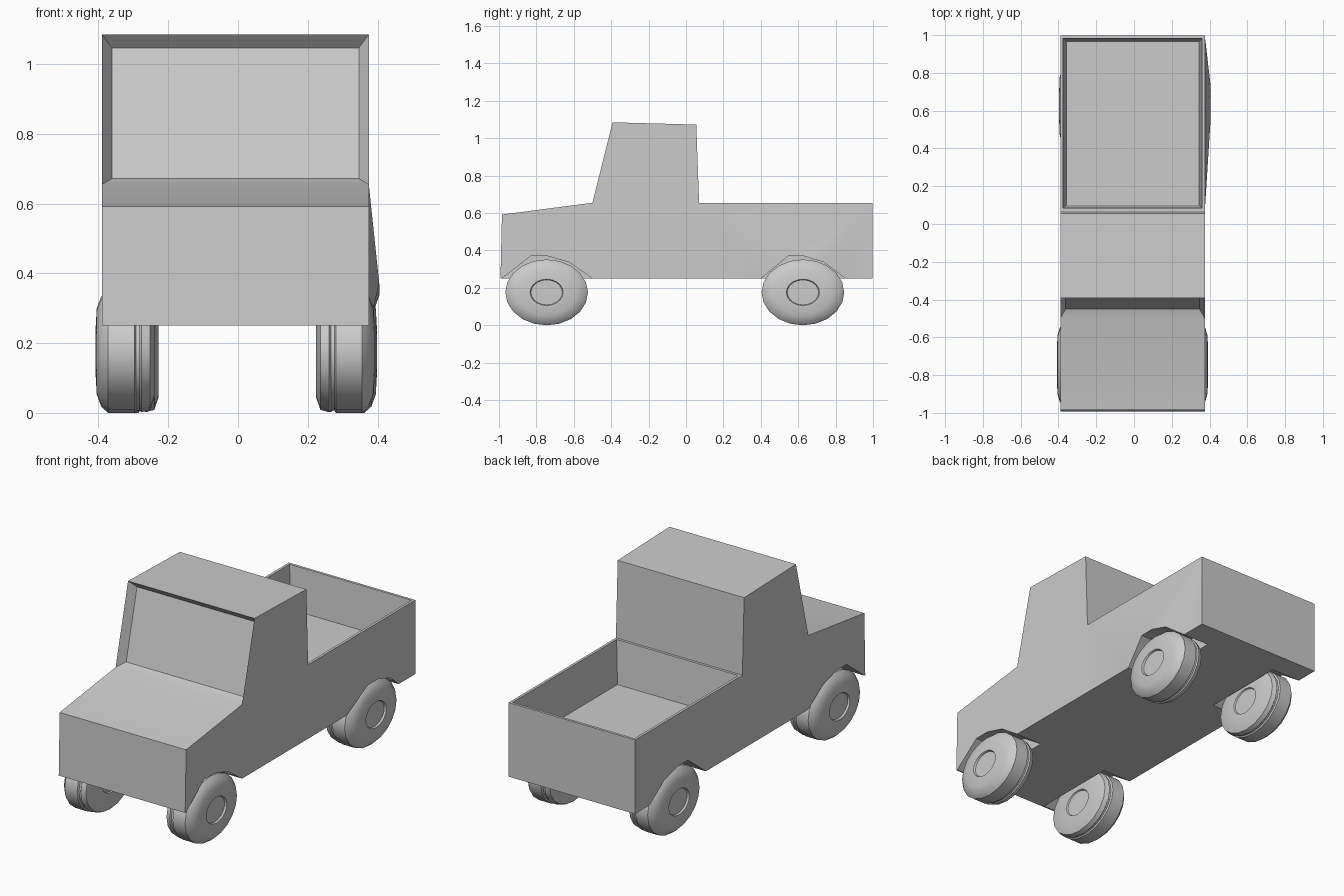
import bpy, bmesh
from math import cos, sin, pi, radians
from mathutils import Vector

if "Cube" in bpy.data.objects:
    bpy.data.objects.remove(bpy.data.objects["Cube"])

X0, X1 = -0.39, 0.375            # body sides
WHEEL_Y = (-0.745, 0.625)
WHEEL_Z = 0.176


def new_object(name, bm):
    bmesh.ops.recalc_face_normals(bm, faces=bm.faces)
    me = bpy.data.meshes.new(name)
    bm.to_mesh(me)
    bm.free()
    ob = bpy.data.objects.new(name, me)
    bpy.context.collection.objects.link(ob)
    return ob


def prism(profile, x0, x1):
    """Extrude a (y, z) outline across x."""
    bm = bmesh.new()
    a = [bm.verts.new((x0, y, z)) for y, z in profile]
    b = [bm.verts.new((x1, y, z)) for y, z in profile]
    bm.faces.new(a)
    bm.faces.new(b[::-1])
    n = len(a)
    for i in range(n):
        j = (i + 1) % n
        bm.faces.new((a[i], b[i], b[j], a[j]))
    bmesh.ops.recalc_face_normals(bm, faces=bm.faces)
    return bm


def activate(ob):
    bpy.ops.object.select_all(action='DESELECT')
    ob.select_set(True)
    bpy.context.view_layer.objects.active = ob


def nearest_face(bm, y, z):
    p = Vector(((X0 + X1) / 2, y, z))
    return min(bm.faces, key=lambda f: (f.calc_center_median() - p).length)


# Body: side outline, recessed windscreen and open cargo bed
outline = [(-0.992, 0.25), (-0.984, 0.592), (-0.5, 0.655), (-0.393, 1.085),
           (0.055, 1.073), (0.07, 0.655), (0.997, 0.655), (0.997, 0.25)]
bm = prism(outline, X0, X1)
screen = nearest_face(bm, -0.445, 0.87)
bed = nearest_face(bm, 0.53, 0.655)
bmesh.ops.inset_individual(bm, faces=[screen], thickness=0.04, depth=-0.045)
bmesh.ops.inset_individual(bm, faces=[bed], thickness=0.02, depth=0)
bmesh.ops.inset_individual(bm, faces=[bed], thickness=0.025, depth=-0.235)
body = new_object("truck_body", bm)

# Wheel arches cut into both sides
arch = [(-0.24, 0.25), (-0.085, 0.37), (0.005, 0.37), (0.12, 0.337), (0.245, 0.25),
        (0.245, 0.15), (-0.24, 0.15)]
for y in WHEEL_Y:
    for x0, x1 in ((-0.5, -0.215), (0.215, 0.5)):
        k = 0.93 if y > 0 and x0 > 0 else 1
        cutter = new_object("arch_cutter", prism([(y + a * k, z) for a, z in arch], x0, x1))
        cutter.hide_render = True
        mod = body.modifiers.new("arch", 'BOOLEAN')
        mod.operation = 'DIFFERENCE'
        mod.solver = 'EXACT'
        mod.object = cutter
        activate(body)
        bpy.ops.object.modifier_apply(modifier=mod.name)
        bpy.data.objects.remove(cutter)

# Right rear panel bulges outward around its arch
bm = bmesh.new()
bm.from_mesh(body.data)
bmesh.ops.bisect_plane(bm, geom=bm.verts[:] + bm.edges[:] + bm.faces[:], dist=1e-4,
                       plane_co=(0, 0.07, 0), plane_no=(0, 1, 0))
for v in bm.verts:
    if v.co.x > X1 - 0.002 and 0.3 < v.co.y < 0.9 and 0.26 < v.co.z < 0.45:
        v.co.x += 0.03
panel = [f for f in bm.faces if len(f.verts) > 4 and f.normal.x > 0.9
         and f.calc_center_median().y > 0.1]
bmesh.ops.triangulate(bm, faces=panel)
bm.to_mesh(body.data)
bm.free()
activate(body)
bpy.ops.object.shade_smooth_by_angle(angle=radians(20))

# Wheels: lathed (offset, radius) section, slightly flattened in height
section = [(-0.075, 0), (-0.075, 0.38), (-0.082, 0.4), (-0.082, 0.75), (-0.07, 0.95),
           (-0.045, 0.99), (-0.04, 0.96), (-0.03, 0.96), (-0.025, 1), (0.05, 1),
           (0.07, 0.9), (0.083, 0.7), (0.086, 0.4), (0.076, 0.38), (0.076, 0)]
SEG = 20


def wheel(name, x, y, side):
    bm = bmesh.new()
    rings = []
    for off, r in section:
        cx = x + side * off
        if r == 0:
            rings.append([bm.verts.new((cx, y, WHEEL_Z))] * SEG)
        else:
            rings.append([bm.verts.new((cx, y + 0.221 * r * cos(2 * pi * i / SEG),
                                        WHEEL_Z + 0.176 * r * sin(2 * pi * i / SEG)))
                          for i in range(SEG)])
    for a, b in zip(rings, rings[1:]):
        for i in range(SEG):
            j = (i + 1) % SEG
            bm.faces.new(list(dict.fromkeys((a[i], a[j], b[j], b[i]))))
    ob = new_object(name, bm)
    activate(ob)
    bpy.ops.object.shade_smooth_by_angle(angle=radians(35))


wheel("front_left_wheel", -0.322, WHEEL_Y[0], -1)
wheel("front_right_wheel", 0.306, WHEEL_Y[0], 1)
wheel("rear_left_wheel", -0.31, WHEEL_Y[1], -1)
wheel("rear_right_wheel", 0.312, WHEEL_Y[1], 1)
